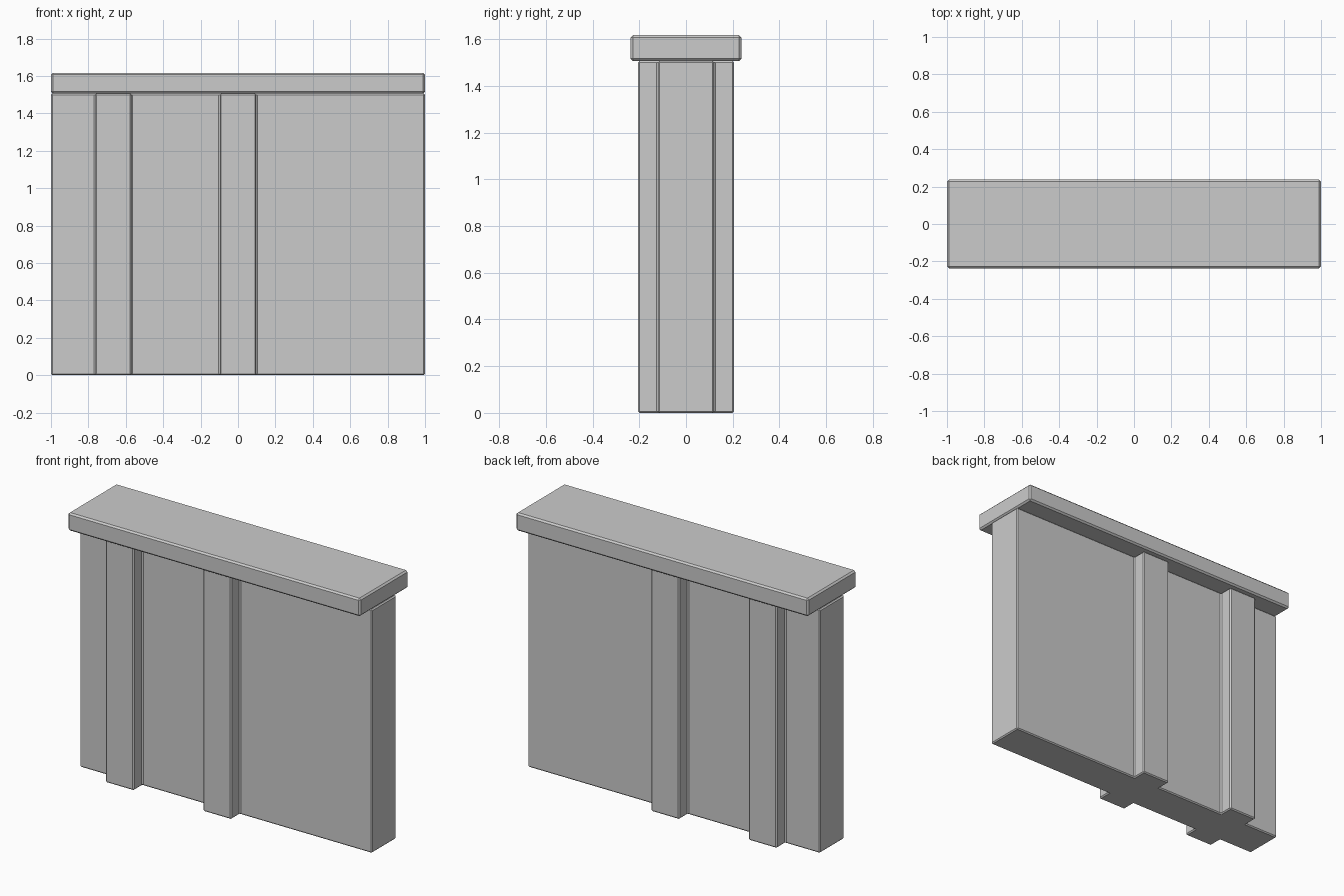
import bpy, bmesh

if "Cube" in bpy.data.objects:
    bpy.data.objects.remove(bpy.data.objects["Cube"])

PANEL_Y, PILASTER_Y = 0.12, 0.205
WALL_TOP, CAP_TOP, CAP_Y = 1.506, 1.617, 0.237
PILASTERS = [(-0.764, -0.57), (-0.097, 0.097)]


def extrude_profile(name, points, z0, z1, bevel):
    """Extrude an XY outline upward and soften its edges."""
    bm = bmesh.new()
    base = bm.faces.new([bm.verts.new((x, y, z0)) for x, y in points])
    top = bmesh.ops.extrude_face_region(bm, geom=[base], use_keep_orig=True)
    moved = [g for g in top["geom"] if isinstance(g, bmesh.types.BMVert)]
    bmesh.ops.translate(bm, verts=moved, vec=(0, 0, z1 - z0))
    bmesh.ops.recalc_face_normals(bm, faces=bm.faces[:])
    mesh = bpy.data.meshes.new(name)
    bm.to_mesh(mesh)
    bm.free()
    obj = bpy.data.objects.new(name, mesh)
    bpy.context.collection.objects.link(obj)
    mod = obj.modifiers.new("edge_bevel", "BEVEL")
    mod.width = bevel
    mod.segments = 1
    mod.limit_method = "ANGLE"
    return obj


# Wall with pilasters: front outline, mirrored to the back
front = [(-1, -PANEL_Y)]
for a, b in PILASTERS:
    front += [(a, -PANEL_Y), (a, -PILASTER_Y), (b, -PILASTER_Y), (b, -PANEL_Y)]
front.append((1, -PANEL_Y))
back = [(x, -y) for x, y in reversed(front)]
extrude_profile("wall_with_pilasters", front + back, 0, WALL_TOP, 0.007)

# Cap slab
cap = [(-1, -CAP_Y), (1, -CAP_Y), (1, CAP_Y), (-1, CAP_Y)]
extrude_profile("wall_cap", cap, WALL_TOP, CAP_TOP, 0.01)
